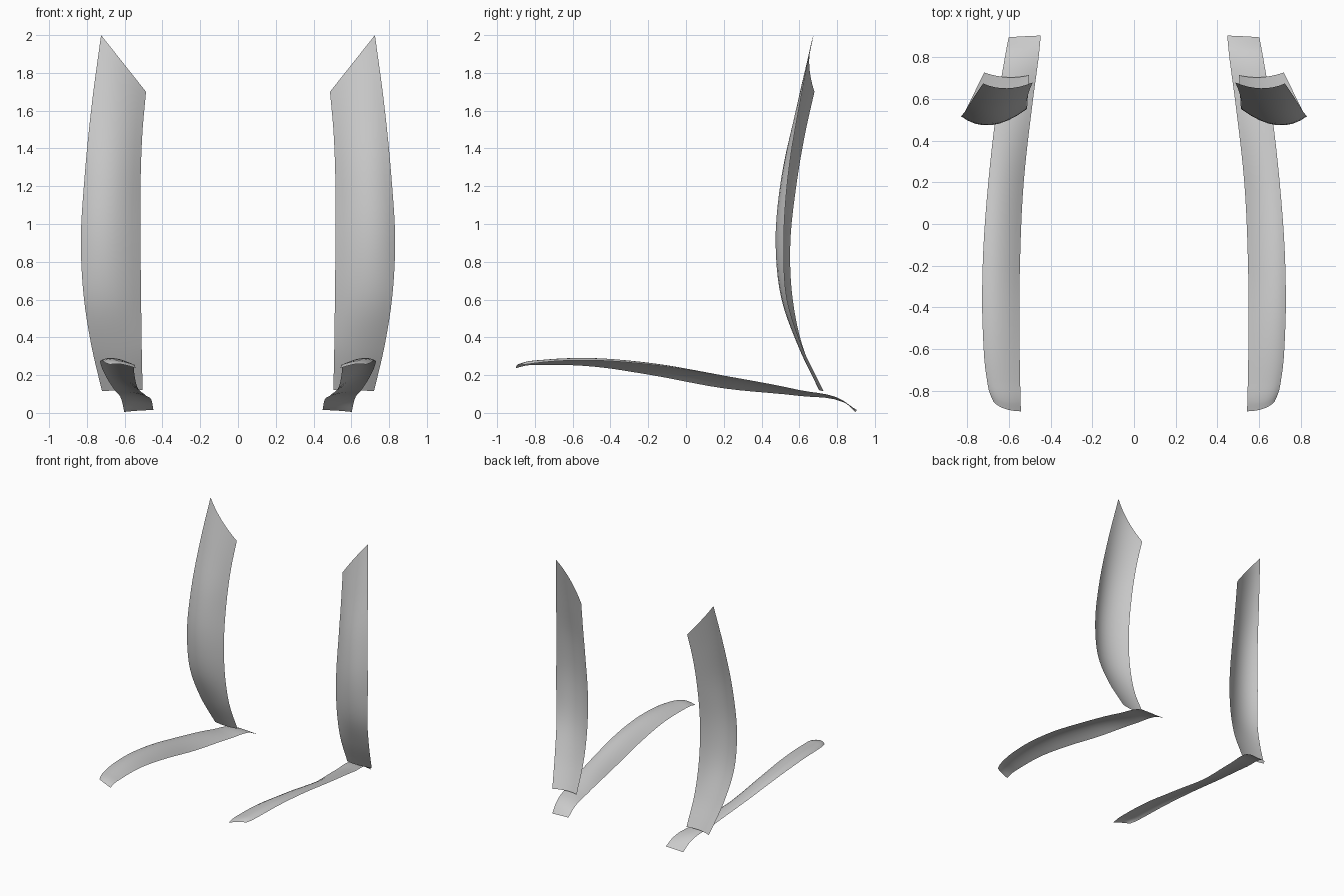
import bpy, bmesh
from mathutils import Vector

if "Cube" in bpy.data.objects:
    bpy.data.objects.remove(bpy.data.objects["Cube"])


def catmull(p, i, t):
    """Smooth curve through the points of p, on segment i."""
    b, c = p[i], p[i + 1]
    a = p[i - 1] if i > 0 else b * 2 - c
    d = p[i + 2] if i + 2 < len(p) else c * 2 - b
    la, lb, lc = [max((q - r).length, 1e-6) for q, r in ((b, a), (c, b), (d, c))]
    m0 = ((b - a) / la * lb + (c - b) / lb * la) / (la + lb) * lb
    m1 = ((c - b) / lb * lc + (d - c) / lc * lb) / (lb + lc) * lb
    return (b * (2*t**3 - 3*t*t + 1) + m0 * (t**3 - 2*t*t + t)
            + c * (3*t*t - 2*t**3) + m1 * (t**3 - t*t))


def strip(name, rows, flip, steps=5, across=8):
    """Curved sheet; each row holds its inner, middle and outer point."""
    rails = [[Vector(r[k]) for r in rows] for k in range(3)]
    stations = [(i, s / steps) for i in range(len(rows) - 1) for s in range(steps)]
    stations.append((len(rows) - 2, 1.0))
    bm = bmesh.new()
    grid = []
    for i, t in stations:
        a, m, b = [catmull(r, i, t) for r in rails]
        line = []
        for j in range(across + 1):
            u = j / across
            line.append(bm.verts.new(a * (1-u) * (1-2*u) + m * 4*u*(1-u) + b * u * (2*u-1)))
        grid.append(line)
    for g, h in zip(grid, grid[1:]):
        for j in range(across):
            f = bm.faces.new((g[j], g[j+1], h[j+1], h[j]))
            f.smooth = True
            if flip:
                f.normal_flip()
    me = bpy.data.meshes.new(name)
    bm.to_mesh(me)
    bm.free()
    ob = bpy.data.objects.new(name, me)
    bpy.context.collection.objects.link(ob)
    # opposite side
    mod = ob.modifiers.new("mirror", 'MIRROR')
    mod.use_mirror_merge = False
    return ob


# upright panels, bottom to top
strip("upright_panels", [
    ((.505, .715, .12), (.61, .705, .12), (.72, .728, .115)),
    ((.510, .615, .36), (.645, .595, .35), (.775, .615, .35)),
    ((.513, .565, .60), (.67, .507, .60), (.815, .535, .60)),
    ((.516, .552, .89), (.685, .475, .89), (.832, .518, .90)),
    ((.516, .585, 1.21), (.67, .505, 1.23), (.812, .540, 1.25)),
    ((.505, .635, 1.50), (.64, .583, 1.58), (.772, .605, 1.65)),
    ((.487, .680, 1.70), (.61, .652, 1.855), (.725, .675, 2.0)),
], False)

# lower rails, back to front
strip("lower_rails", [
    ((.448, .905, .015), (.525, .902, .012), (.602, .897, .005)),
    ((.455, .83, .058), (.535, .83, .066), (.615, .83, .064)),
    ((.485, .60, .090), (.57, .60, .116), (.653, .60, .120)),
    ((.530, .20, .130), (.62, .20, .188), (.70, .20, .194)),
    ((.548, -.20, .203), (.645, -.20, .260), (.727, -.20, .257)),
    ((.551, -.50, .246), (.65, -.50, .288), (.727, -.50, .278)),
    ((.547, -.75, .254), (.64, -.75, .281), (.708, -.74, .270)),
    ((.545, -.85, .250), (.63, -.85, .270), (.694, -.81, .262)),
    ((.543, -.900, .237), (.62, -.888, .258), (.675, -.855, .256)),
], True)
